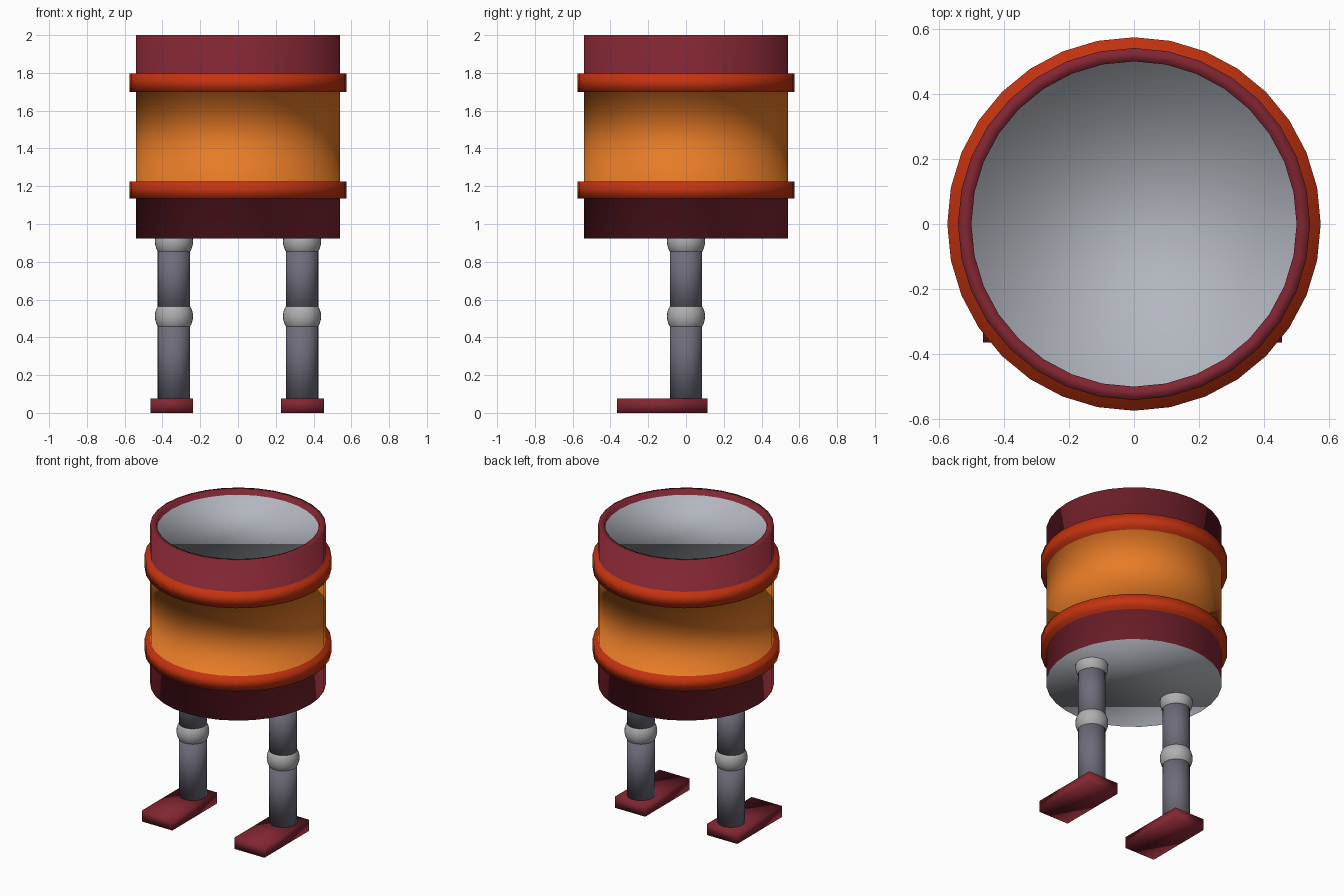
import bpy, bmesh, math
from mathutils import Matrix

SIDES = 32

if "Cube" in bpy.data.objects:
    bpy.data.objects.remove(bpy.data.objects["Cube"])


def material(name, rgb):
    mat = bpy.data.materials.new(name)
    mat.use_nodes = True
    colour = (*rgb, 1)
    mat.diffuse_color = colour
    mat.node_tree.nodes["Principled BSDF"].inputs["Base Color"].default_value = colour
    return mat


maroon = material("maroon", (0.22, 0.019, 0.032))
orange = material("orange", (0.80, 0.20, 0.02))
red_orange = material("red orange", (0.56, 0.033, 0.005))
pale_grey = material("pale grey", (0.45, 0.47, 0.52))
joint_grey = material("joint grey", (0.43, 0.43, 0.44))
leg_grey = material("slate grey", (0.155, 0.15, 0.195))


def finish(bm, name, mats):
    """Turn a bmesh into a fully smooth-shaded object."""
    bmesh.ops.recalc_face_normals(bm, faces=bm.faces)
    for f in bm.faces:
        f.smooth = True
    mesh = bpy.data.meshes.new(name)
    bm.to_mesh(mesh)
    bm.free()
    for mat in mats:
        mesh.materials.append(mat)
    obj = bpy.data.objects.new(name, mesh)
    bpy.context.collection.objects.link(obj)
    return obj


def cylinder(name, x, z0, z1, radius, mat):
    bm = bmesh.new()
    bmesh.ops.create_cone(bm, cap_ends=True, segments=SIDES, radius1=radius, radius2=radius,
                          depth=z1 - z0, matrix=Matrix.Translation((x, 0, (z0 + z1) / 2)))
    return finish(bm, name, [mat])


def ball(name, x, z, radius, mat):
    bm = bmesh.new()
    bmesh.ops.create_uvsphere(bm, u_segments=SIDES, v_segments=SIDES // 2, radius=radius,
                              matrix=Matrix.Translation((x, 0, z)))
    return finish(bm, name, [mat])


def block(name, centre, size, mat):
    bm = bmesh.new()
    bmesh.ops.create_cube(bm, size=1, matrix=Matrix.Translation(centre) @ Matrix.Diagonal((*size, 1)))
    return finish(bm, name, [mat])


# Barrel: one turned outline, each step tagged with the material of the band above it
WALL, BAND, MOUTH = 0.541, 0.574, 0.50
M, O, R, G = range(4)
outline = [
    (WALL, 0.922, M), (WALL, 1.136, R),
    (BAND, 1.136, R), (BAND, 1.224, R), (WALL, 1.224, O),
    (WALL, 1.70, R), (BAND, 1.70, R), (BAND, 1.796, R), (WALL, 1.796, M),
    (WALL, 2.0, M), (MOUTH, 2.0, M), (MOUTH, 1.97, G),
]
bm = bmesh.new()
angles = [math.tau * i / SIDES for i in range(SIDES)]
rings = [[bm.verts.new((r * math.cos(a), r * math.sin(a), z)) for a in angles]
         for r, z, _ in outline]
for lower, upper, (_, _, slot) in zip(rings, rings[1:], outline):
    for i in range(SIDES):
        j = (i + 1) % SIDES
        bm.faces.new((lower[i], lower[j], upper[j], upper[i])).material_index = slot
# Grey underside and sunken lid
bm.faces.new(rings[0]).material_index = G
bm.faces.new(rings[-1]).material_index = G
finish(bm, "barrel_body", [maroon, orange, red_orange, pale_grey])

# Legs with ball joints and flat feet
LEG_X, KNEE_Z, HIP_Z = 0.339, 0.511, 0.908
for side, sign, foot_x in (("left", 1, 0.341), ("right", -1, -0.351)):
    x = sign * LEG_X
    cylinder(side + "_lower_leg", x, 0.05, KNEE_Z, 0.086, leg_grey)
    cylinder(side + "_upper_leg", x, KNEE_Z, HIP_Z, 0.086, leg_grey)
    ball(side + "_knee", x, KNEE_Z, 0.101, joint_grey)
    ball(side + "_hip", x, HIP_Z, 0.101, joint_grey)
    block(side + "_foot", (foot_x, -0.126, 0.038), (0.227, 0.478, 0.076), maroon)
